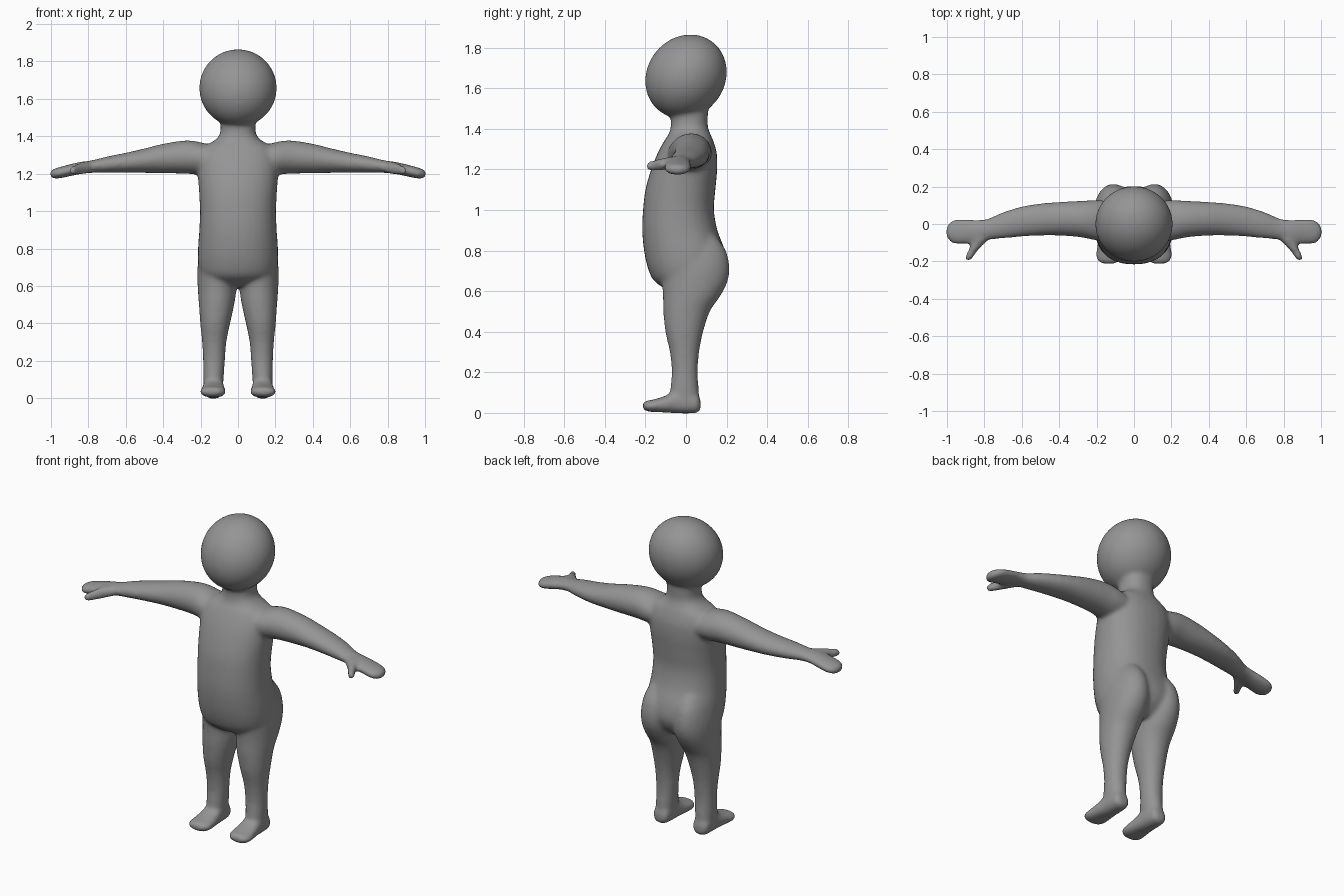
import bpy, bmesh, math
from mathutils import Vector

skin = bpy.data.materials.new("plain_grey")
skin.diffuse_color = (0.3, 0.3, 0.3, 1)

bm = bmesh.new()


def spline(rows, steps=5):
    """Smoothly interpolate the section rows."""
    out = []
    for i in range(len(rows) - 1):
        p0, p1 = rows[max(i - 1, 0)], rows[i]
        p2, p3 = rows[i + 1], rows[min(i + 2, len(rows) - 1)]
        for s in range(steps):
            t = s / steps
            out.append([0.5 * (2 * b + (c - a) * t + (2 * a - 5 * b + 4 * c - d) * t * t
                               + (3 * b - a - 3 * c + d) * t ** 3)
                        for a, b, c, d in zip(p0, p1, p2, p3)])
    return out + [list(rows[-1])]


def loft(rows, axis, power=2.0, sides=32, mirror=False):
    """Closed tube. Rows: position on axis, min/max of both other axes in x, y, z order."""
    others = [k for k in range(3) if k != axis]
    for sign in ((1, -1) if mirror else (1,)):
        rings = []
        for pos, a0, a1, b0, b1 in spline(rows):
            ring = []
            for k in range(sides):
                t = 2 * math.pi * k / sides
                c, s = math.cos(t), math.sin(t)
                p = Vector((0, 0, 0))
                p[axis] = pos
                p[others[0]] = (a0 + a1) / 2 + (a1 - a0) / 2 * math.copysign(abs(c) ** (2 / power), c)
                p[others[1]] = (b0 + b1) / 2 + (b1 - b0) / 2 * math.copysign(abs(s) ** (2 / power), s)
                p.x *= sign
                ring.append(bm.verts.new(p))
            rings.append(ring)
        for r, q in zip(rings, rings[1:]):
            for k in range(sides):
                bm.faces.new((r[k], r[(k + 1) % sides], q[(k + 1) % sides], q[k]))
        bm.faces.new(rings[0][::-1])
        bm.faces.new(rings[-1])


# torso with belly, shoulders and neck: z, x range, y range
loft([(0.60, -0.10, 0.10, -0.08, 0.12), (0.625, -0.165, 0.165, -0.125, 0.15),
      (0.66, -0.20, 0.20, -0.165, 0.18), (0.72, -0.214, 0.214, -0.19, 0.202),
      (0.80, -0.214, 0.214, -0.207, 0.192), (0.90, -0.207, 0.207, -0.216, 0.155),
      (1.00, -0.204, 0.204, -0.212, 0.138), (1.10, -0.208, 0.208, -0.200, 0.145),
      (1.20, -0.215, 0.215, -0.172, 0.154), (1.28, -0.215, 0.215, -0.140, 0.152),
      (1.34, -0.19, 0.19, -0.108, 0.135), (1.375, -0.13, 0.13, -0.085, 0.120),
      (1.41, -0.098, 0.098, -0.075, 0.108), (1.46, -0.093, 0.093, -0.075, 0.108),
      (1.53, -0.10, 0.10, -0.08, 0.11)], 2, 2.25)

# legs with buttocks
loft([(0.04, 0.085, 0.180, -0.06, 0.062), (0.10, 0.077, 0.186, -0.078, 0.064),
      (0.20, 0.070, 0.187, -0.070, 0.058), (0.30, 0.062, 0.192, -0.080, 0.065),
      (0.40, 0.042, 0.202, -0.102, 0.085), (0.50, 0.020, 0.209, -0.112, 0.118),
      (0.58, 0.008, 0.215, -0.114, 0.172), (0.65, 0.002, 0.217, -0.12, 0.206),
      (0.72, 0.002, 0.215, -0.13, 0.214), (0.80, 0.015, 0.200, -0.12, 0.197),
      (0.87, 0.04, 0.17, -0.08, 0.15)], 2, 2.1, mirror=True)

# feet: y, x range, z range
loft([(0.072, 0.110, 0.155, 0.02, 0.06), (0.060, 0.088, 0.178, 0.002, 0.09),
      (0.02, 0.080, 0.184, -0.003, 0.11), (-0.05, 0.075, 0.188, -0.002, 0.11),
      (-0.10, 0.069, 0.195, 0.002, 0.085), (-0.16, 0.065, 0.202, 0.004, 0.066),
      (-0.195, 0.075, 0.196, 0.008, 0.060), (-0.214, 0.105, 0.165, 0.022, 0.048)],
     1, 2.4, mirror=True)

# arms and hands: x, y range, z range
loft([(0.10, -0.09, 0.12, 1.20, 1.34), (0.20, -0.088, 0.128, 1.195, 1.368),
      (0.28, -0.072, 0.124, 1.20, 1.378), (0.40, -0.062, 0.118, 1.202, 1.360),
      (0.50, -0.062, 0.110, 1.204, 1.335), (0.60, -0.068, 0.094, 1.204, 1.312),
      (0.70, -0.078, 0.064, 1.204, 1.292), (0.78, -0.085, 0.030, 1.204, 1.272),
      (0.84, -0.100, 0.022, 1.198, 1.264), (0.90, -0.108, 0.027, 1.186, 1.250),
      (0.96, -0.108, 0.024, 1.174, 1.234), (0.99, -0.090, 0.004, 1.174, 1.224),
      (1.004, -0.062, -0.022, 1.186, 1.212)], 0, 2.0, mirror=True)

# thumbs: y, x range, z range
loft([(-0.03, 0.76, 0.86, 1.205, 1.262), (-0.08, 0.775, 0.868, 1.200, 1.262),
      (-0.12, 0.815, 0.876, 1.194, 1.256), (-0.16, 0.848, 0.896, 1.190, 1.246),
      (-0.185, 0.865, 0.903, 1.193, 1.240), (-0.198, 0.878, 0.896, 1.205, 1.228)],
     1, 2.0, mirror=True)

# head: a ball leaning slightly back towards the crown
ball = bmesh.ops.create_uvsphere(bm, u_segments=48, v_segments=32, radius=1)["verts"]
for v in ball:
    z = v.co.z
    v.co = Vector((v.co.x * 0.207, v.co.y * 0.200 + 0.022 * z, 1.658 + z * 0.207))

bmesh.ops.recalc_face_normals(bm, faces=bm.faces)
mesh = bpy.data.meshes.new("body")
bm.to_mesh(mesh)
bm.free()
mesh.materials.append(skin)
body = bpy.data.objects.new("body", mesh)
bpy.context.collection.objects.link(body)

# fuse the parts into one soft skin
fuse = body.modifiers.new("fuse", 'REMESH')
fuse.mode = 'VOXEL'
fuse.voxel_size = 0.01
fuse.use_smooth_shade = True
soften = body.modifiers.new("soften", 'SMOOTH')
soften.factor = 0.5
soften.iterations = 14
